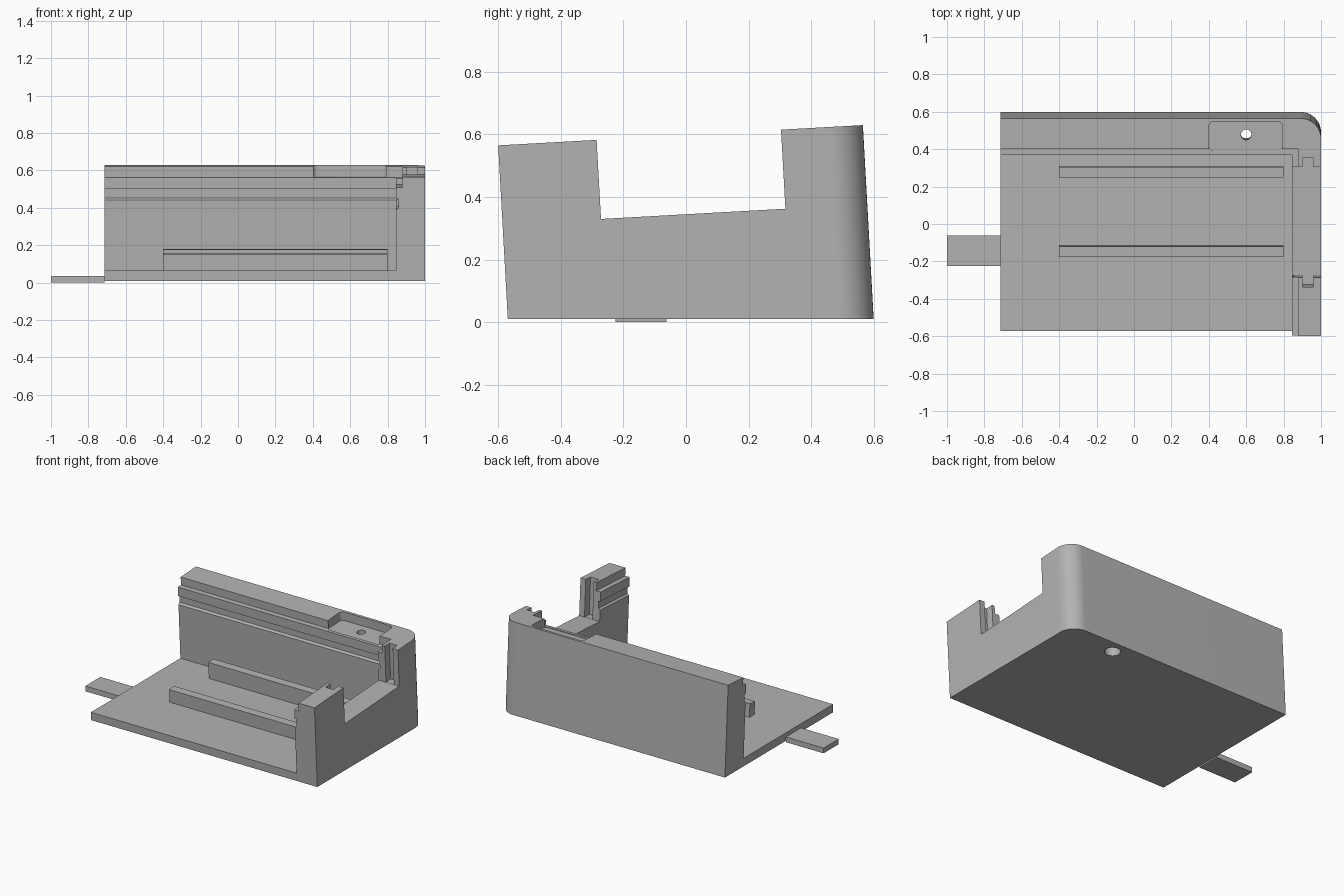
import bpy, bmesh, math
from mathutils import Matrix, Vector

old = bpy.data.objects.get("Cube")
if old:
    bpy.data.objects.remove(old)

# The enclosure leans about x; local z = 0 is its sloping top face
LEAN = Matrix.Translation((0, 0, 0.598)) @ Matrix.Rotation(math.radians(3.18), 4, 'X')
BASE, FLOOR = 0.01, 0.065
NOTCH_Z = -0.253

grey = bpy.data.materials.new("plain grey")
grey.use_nodes = True
COLOUR = (0.45, 0.45, 0.45, 1)
grey.diffuse_color = COLOUR
grey.node_tree.nodes["Principled BSDF"].inputs["Base Color"].default_value = COLOUR


def finish(bm, name, lean=True, cut_below=None):
    """Lean the mesh, trim it on a level plane and make the object."""
    if lean:
        bm.transform(LEAN)
    if cut_below is not None:
        cut = bmesh.ops.bisect_plane(bm, geom=bm.verts[:] + bm.edges[:] + bm.faces[:],
                                     plane_co=(0, 0, cut_below), plane_no=(0, 0, 1),
                                     clear_inner=True)
        edges = [g for g in cut["geom_cut"] if isinstance(g, bmesh.types.BMEdge)]
        bmesh.ops.contextual_create(bm, geom=edges)
    bmesh.ops.recalc_face_normals(bm, faces=bm.faces[:])
    mesh = bpy.data.meshes.new(name)
    bm.to_mesh(mesh)
    bm.free()
    mesh.materials.append(grey)
    obj = bpy.data.objects.new(name, mesh)
    bpy.context.collection.objects.link(obj)
    return obj


def box(name, x, y, z, rounded=None, radius=0.0, **kw):
    """Box from ranges; upright edges picked by the rule get rounded."""
    bm = bmesh.new()
    bmesh.ops.create_cube(bm, size=1)
    for v in bm.verts:
        v.co = Vector(r[0] if c < 0 else r[1] for c, r in zip(v.co, (x, y, z)))
    if rounded:
        edges = [e for e in bm.edges
                 if abs(e.verts[0].co.z - e.verts[1].co.z) > 1e-4 and rounded(e.verts[0].co)]
        bmesh.ops.bevel(bm, geom=edges, offset=radius, segments=12, profile=0.5,
                        affect='EDGES')
    return finish(bm, name, **kw)


def bore(name, radius, z):
    bm = bmesh.new()
    place = Matrix.Translation((0.6, 0.475, (z[0] + z[1]) / 2))
    bmesh.ops.create_cone(bm, cap_ends=True, segments=32, radius1=radius, radius2=radius,
                          depth=z[1] - z[0], matrix=place)
    return finish(bm, name)


def room():
    """Inner space whose back and side walls share one stepped profile."""
    profile = [(-1, 0), (-0.178, 0), (-0.166, 0.012), (-0.118, 0.012), (-0.118, 0),
               (-0.055, 0), (-0.055, 0.034), (0.2, 0.034)]
    bm = bmesh.new()
    rings = []
    for z, out in profile:
        x, y = 0.845 + out, 0.367 + out
        rings.append([bm.verts.new(p) for p in
                      ((-2, -2, z), (x, -2, z), (x, y, z), (-2, y, z))])
    for a, b in zip(rings, rings[1:]):
        for i in range(4):
            j = (i + 1) % 4
            bm.faces.new((a[i], a[j], b[j], b[i]))
    bm.faces.new(rings[0])
    bm.faces.new(rings[-1])
    return finish(bm, "room_cutter", cut_below=FLOOR)


def carve(target, cutter):
    cutter.hide_render = True
    mod = target.modifiers.new("carve", 'BOOLEAN')
    mod.operation = 'DIFFERENCE'
    mod.solver = 'EXACT'
    mod.object = cutter
    bpy.context.view_layer.objects.active = target
    bpy.ops.object.modifier_apply(modifier=mod.name)
    bpy.data.objects.remove(cutter)


# Enclosure: leaning block with one rounded back corner and a level base
shell = box("enclosure", (-0.715, 1), (-0.601, 0.566), (-0.8, 0),
            rounded=lambda p: p.x > 0 and p.y > 0, radius=0.11, cut_below=BASE)
carve(shell, room())

# Side wall opening with a panel slot in each of its ends
carve(shell, box("opening_cutter", (0.8, 1.1), (-0.286, 0.304), (NOTCH_Z, 0.2)))
for y in ((-0.338, -0.27), (0.29, 0.354)):
    carve(shell, box("slot_cutter", (0.90, 0.96), y, (NOTCH_Z + 0.001, 0.2)))

# Shallow pocket in the back wall with a screw hole down to the base
carve(shell, box("pocket_cutter", (0.4, 0.795), (0.388, 0.548), (-0.06, 0.2),
                 rounded=lambda p: True, radius=0.025))
carve(shell, bore("screw_cutter", 0.028, (-0.2, 0.1)))
carve(shell, bore("screw_head_cutter", 0.05, (-0.9, -0.12)))

# Two support rails standing on the floor
for name, y in (("front_rail", -0.200), ("back_rail", 0.226)):
    box(name, (-0.4, 0.8), (y, y + 0.055), (-0.6, -0.434), cut_below=FLOOR - 0.01)

# Flat tab beside the open end
box("side_tab", (-1, -0.715), (-0.225, -0.062), (0, 0.036), lean=False)

bpy.ops.object.select_all(action='DESELECT')
shell.select_set(True)
bpy.context.view_layer.objects.active = shell
bpy.ops.object.shade_smooth_by_angle(angle=math.radians(30))
